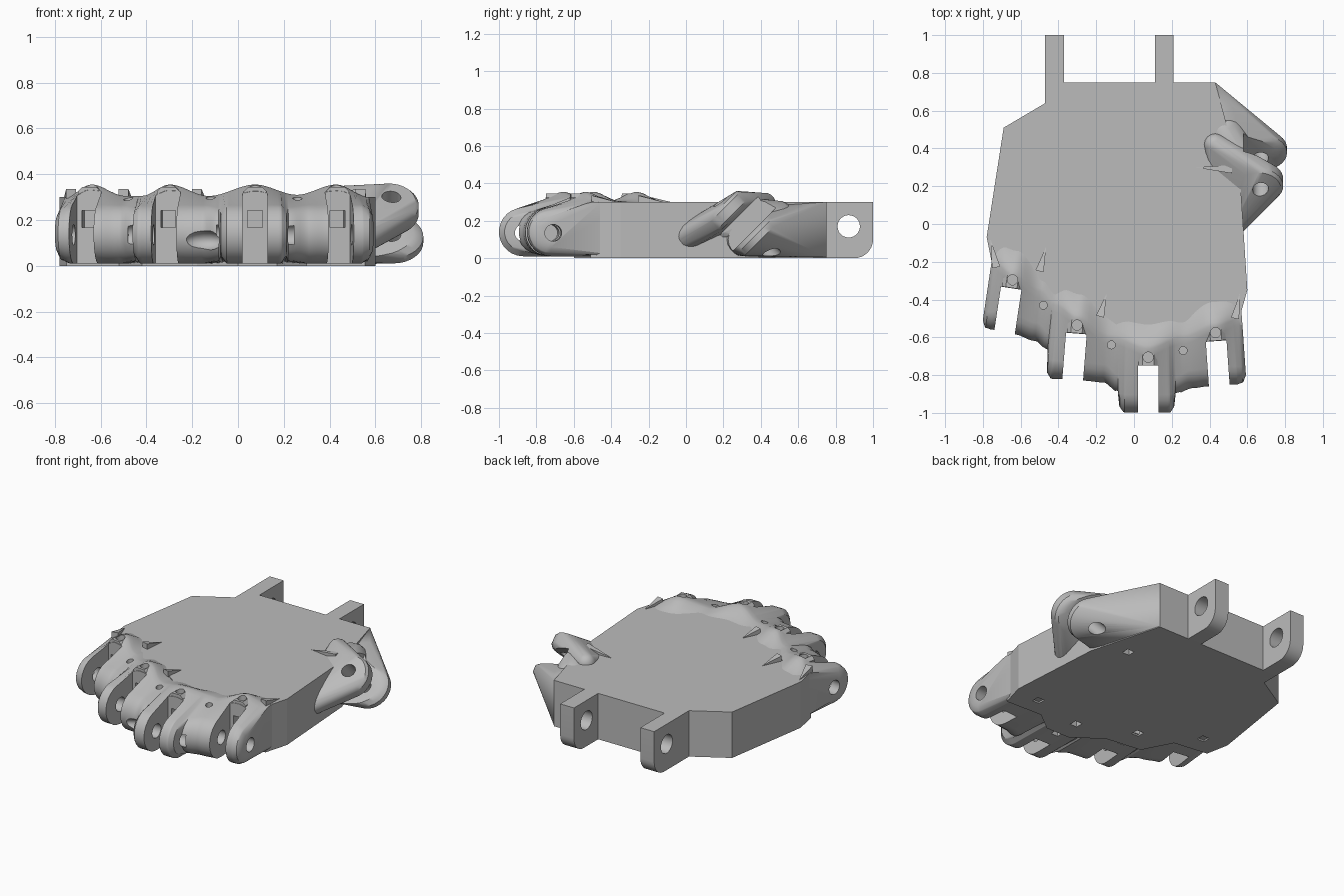
import bpy, bmesh, math
from mathutils import Vector, Matrix

cube = bpy.data.objects.get("Cube")
if cube:
    bpy.data.objects.remove(cube)

grey = bpy.data.materials.new("plain grey")
grey.use_nodes = True
grey.diffuse_color = (0.5, 0.5, 0.5, 1)
for node in grey.node_tree.nodes:
    if node.type == 'BSDF_PRINCIPLED':
        node.inputs["Base Color"].default_value = (0.5, 0.5, 0.5, 1)


def finish(bm, name):
    bmesh.ops.recalc_face_normals(bm, faces=bm.faces)
    mesh = bpy.data.meshes.new(name)
    bm.to_mesh(mesh)
    bm.free()
    mesh.materials.append(grey)
    ob = bpy.data.objects.new(name, mesh)
    bpy.context.collection.objects.link(ob)
    return ob


def activate(ob):
    bpy.ops.object.select_all(action='DESELECT')
    ob.select_set(True)
    bpy.context.view_layer.objects.active = ob


def smooth(ob, angle=35):
    activate(ob)
    bpy.ops.object.shade_smooth_by_angle(angle=math.radians(angle))


def cut(ob, cutter):
    mod = ob.modifiers.new("cut", 'BOOLEAN')
    mod.operation, mod.solver, mod.object = 'DIFFERENCE', 'EXACT', cutter
    cutter.hide_render = True
    activate(ob)
    bpy.ops.object.modifier_apply(modifier=mod.name)
    bpy.data.objects.remove(cutter)


def box(name, center, size, rot=Matrix.Identity(4)):
    bm = bmesh.new()
    bmesh.ops.create_cube(bm, size=1, matrix=Matrix.Translation(center) @ rot @ Matrix.Diagonal((*size, 1)))
    return finish(bm, name)


def rod(name, center, r, length, axis=(0, 0, 1), sides=24):
    bm = bmesh.new()
    rot = Vector(axis).to_track_quat('Z', 'Y').to_matrix().to_4x4()
    bmesh.ops.create_cone(bm, cap_ends=True, segments=sides, radius1=r, radius2=r, depth=length,
                          matrix=Matrix.Translation(center) @ rot)
    return finish(bm, name)


def prism(name, points, offset):
    bm = bmesh.new()
    face = bm.faces.new([bm.verts.new(p) for p in points])
    out = bmesh.ops.extrude_face_region(bm, geom=[face])
    verts = [v for v in out["geom"] if isinstance(v, bmesh.types.BMVert)]
    bmesh.ops.translate(bm, verts=verts, vec=offset)
    return finish(bm, name)


def hull(name, points):
    bm = bmesh.new()
    verts = [bm.verts.new(p) for p in points]
    out = bmesh.ops.convex_hull(bm, input=verts)
    junk = {g for g in out["geom_interior"] + out["geom_unused"] if isinstance(g, bmesh.types.BMVert)}
    bmesh.ops.delete(bm, geom=list(junk), context='VERTS')
    return finish(bm, name)


def ball(center, r):
    c = Vector(center)
    return [c + r * Vector((math.sin(a) * math.cos(b), math.sin(a) * math.sin(b), math.cos(a)))
            for a in (i * math.pi / 10 for i in range(1, 10))
            for b in (j * math.pi / 8 for j in range(16))]


def disc(center, r, half, axis):
    rot = Vector(axis).to_track_quat('Z', 'Y')
    return [Vector(center) + rot @ Vector((q * math.cos(a), q * math.sin(a), s))
            for s, q in ((-half, r * 0.9), (-half * 0.6, r), (half * 0.6, r), (half, r * 0.9))
            for a in (i * math.pi / 16 for i in range(32))]


def lookup(table, x, col):
    # eased interpolation in a small table sorted by its first column
    if x <= table[0][0]:
        return table[0][col]
    for a, b in zip(table, table[1:]):
        if x <= b[0]:
            t = (x - a[0]) / (b[0] - a[0])
            t = t * t * (3 - 2 * t)
            return a[col] + (b[col] - a[col]) * t
    return table[-1][col]


# Palm block
outline = [(-.47, .64), (-.69, .51), (-.78, -.07), (-.75, -.22), (-.52, -.25), (-.42, -.44), (-.18, -.47),
           (0, -.6), (.17, -.6), (.3, -.5), (.555, -.51), (.6, -.35), (.56, .27), (.43, .75), (-.47, .75)]
palm = prism("palm", [(x, y, 0) for x, y in outline], (0, 0, .3))

# Wrist lugs with one rounded lower corner and a pin hole
for side, x, y0 in (("right", -.47, .62), ("left", .11, .72)):
    arc = [(.9 + .1 * math.sin(a), .1 - .1 * math.cos(a)) for a in (i * math.pi / 16 for i in range(9))]
    profile = [(y0, 0)] + arc + [(1, .3), (y0, .3)]
    lug = prism(side + "_wrist_lug", [(x, y, z) for y, z in profile], (.1, 0, 0))
    cut(lug, rod("hole", (x + .05, .87, .17), .06, .3, (1, 0, 0)))
    smooth(lug)

# Knuckle row: fingers are (slot x, slot back y, tilt, tip y)
fingers = [(-.65, -.34, .15, -.56), (-.305, -.58, .08, -.82), (.075, -.75, 0, -1), (.435, -.62, -.07, -.85)]
# Nose of the row: x, front y, nose radius
nose = [(-.775, -.51, .08), (-.755, -.55, .115), (-.72, -.56, .13), (-.6, -.585, .13), (-.5, -.62, .13),
        (-.44, -.67, .12), (-.432, -.79, .1), (-.41, -.82, .13), (-.25, -.83, .13), (-.15, -.84, .13),
        (-.08, -.89, .12), (-.07, -.97, .1), (-.045, -1, .13), (.185, -1, .13), (.207, -.97, .1),
        (.216, -.9, .12), (.3, -.87, .13), (.38, -.86, .13), (.53, -.85, .13), (.56, -.84, .115), (.58, -.8, .08)]
# Ridge of the row: x, y, height
ridge = [(-.775, -.2, .3), (-.65, -.27, .355), (-.5, -.36, .305), (-.43, -.43, .305), (-.305, -.5, .355),
         (-.13, -.6, .305), (.075, -.66, .355), (.26, -.6, .31), (.435, -.54, .355), (.58, -.5, .3)]

columns = sorted({round(-.775 + i * 1.355 / 90, 4) for i in range(91)} | {row[0] for row in nose})
bm = bmesh.new()
loops = []
for x in columns:
    tip, r = lookup(nose, x, 1), lookup(nose, x, 2)
    yp, zp = lookup(ridge, x, 1), lookup(ridge, x, 2)
    slot_y, tilt = lookup(fingers, x, 1), lookup(fingers, x, 2)
    pts = [(yp + .18, .01), (yp + .18, .285)]
    for t in (.25, .5, .75, .9):
        pts.append((yp + .18 * (1 - t), .285 + (zp - .285) * t * t * (3 - 2 * t)))
    pts += [(yp, zp), (yp - .035, zp - .008)]
    for i in range(13):
        a = math.radians(75 - i * 165 / 12)
        pts.append((tip + r - r * math.cos(a), .14 + r * math.sin(a)))
    loops.append([bm.verts.new((x + tilt * (y - slot_y), y, z)) for y, z in pts])
n = len(loops[0])
for a, b in zip(loops, loops[1:]):
    for i in range(n):
        j = (i + 1) % n
        bm.faces.new((a[i], a[j], b[j], b[i]))
bm.faces.new(loops[0])
bm.faces.new(loops[-1])
knuckles = finish(bm, "knuckle_row")

# Finger slots, hinge holes, cord tunnels and the collar above each slot
for i, (x, y, tilt, tip) in enumerate(fingers):
    turn = Matrix.Rotation(-tilt, 4, 'Z')
    way = turn @ Vector((0, -1, 0))
    base = Vector((x, y, 0))
    cut(knuckles, box("slot", base + way * .25 + Vector((0, 0, .2)), (.11, .5, .6), turn))
    pin = base + way * (y - tip - .13) + Vector((0, 0, .135))
    cut(knuckles, rod("hinge_hole", pin, .045, .34, turn @ Vector((1, 0, 0))))
    cut(knuckles, box("tunnel", base + Vector((0, 0, .205)), (.065, .16, .075), turn))
    cut(knuckles, box("floor_hole", base - way * .13, (.05, .05, .08), turn))
    cut(knuckles, rod("cord_hole", base - way * .045 + Vector((0, 0, .32)), .027, .2))
    collar = prism("collar_%d" % (i + 1), [base + turn @ Vector(p) for p in (
        (-.05, .002, .25), (.05, .002, .25), (.05, .002, .325), (.03, .002, .345),
        (-.03, .002, .345), (-.05, .002, .325))], -way * .09)
    cut(collar, rod("cord_hole", base - way * .045 + Vector((0, 0, .32)), .027, .2))

# Small holes on the webs and the recess under the middle web
for x, y in ((-.48, -.43), (-.12, -.64), (.26, -.67)):
    cut(knuckles, rod("web_hole", (x, y, .3), .021, .14, (0, 0, 1), 16))
recess = hull("recess", [Vector((-.15 + p.x * .09, -.86 + p.y * .06, .11 + p.z * .045)) for p in ball((0, 0, 0), 1)])
cut(knuckles, recess)
smooth(knuckles)

# Pointed guide fins
fins = [((-.76, -.08), (-.73, -.23)), ((-.465, -.12), (-.5, -.25)), ((-.145, -.37), (-.18, -.49)),
        ((.56, -.37), (.535, -.5)), ((.32, .3), (.52, .29))]
for i, (a, b) in enumerate(fins):
    d = (Vector(b) - Vector(a)).normalized() * .022
    hull("guide_fin_%d" % (i + 1), [(*a, .3), (*a, .28)] + [
        (b[0] + s * d.y, b[1] - s * d.x, z) for s in (-1, 1) for z in (.26, .335)])

# Thumb joint: two tilted prongs on a common root
axis = (0, -1, 1)
upper = hull("thumb_upper_prong", disc((.66, .22, .245), .13, .045, axis)
             + ball((.5, -.02, .1), .07) + ball((.43, .42, .29), .06))
lower = hull("thumb_lower_prong", disc((.68, .39, .115), .13, .03, axis) + ball((.5, .3, .11), .1)
             + [(x, y, z) for x, y, z0, z1 in ((.43, .75, .005, .3), (.52, .62, .02, .28), (.4, .4, .005, .3))
                for z in (z0, z1)])
root = hull("thumb_root", ball((.48, .18, .17), .1) + ball((.48, .48, .2), .11) + ball((.54, .38, .22), .1))
tilted = Matrix.Rotation(math.pi / 4, 4, 'X')
for part in (upper, lower, root):
    cut(part, box("thumb_slot", (.79, .31, .175), (.42, .8, .11), tilted))
    cut(part, rod("thumb_pin_hole", (.67, .305, .18), .042, .6, axis))
    smooth(part)

# Square cord exits underneath the palm
for x, y in ((-.62, -.1), (-.28, -.3), (.07, -.45), (.42, -.38), (.38, .4)):
    cut(palm, box("cord_exit", (x, y, 0), (.05, .05, .08)))
